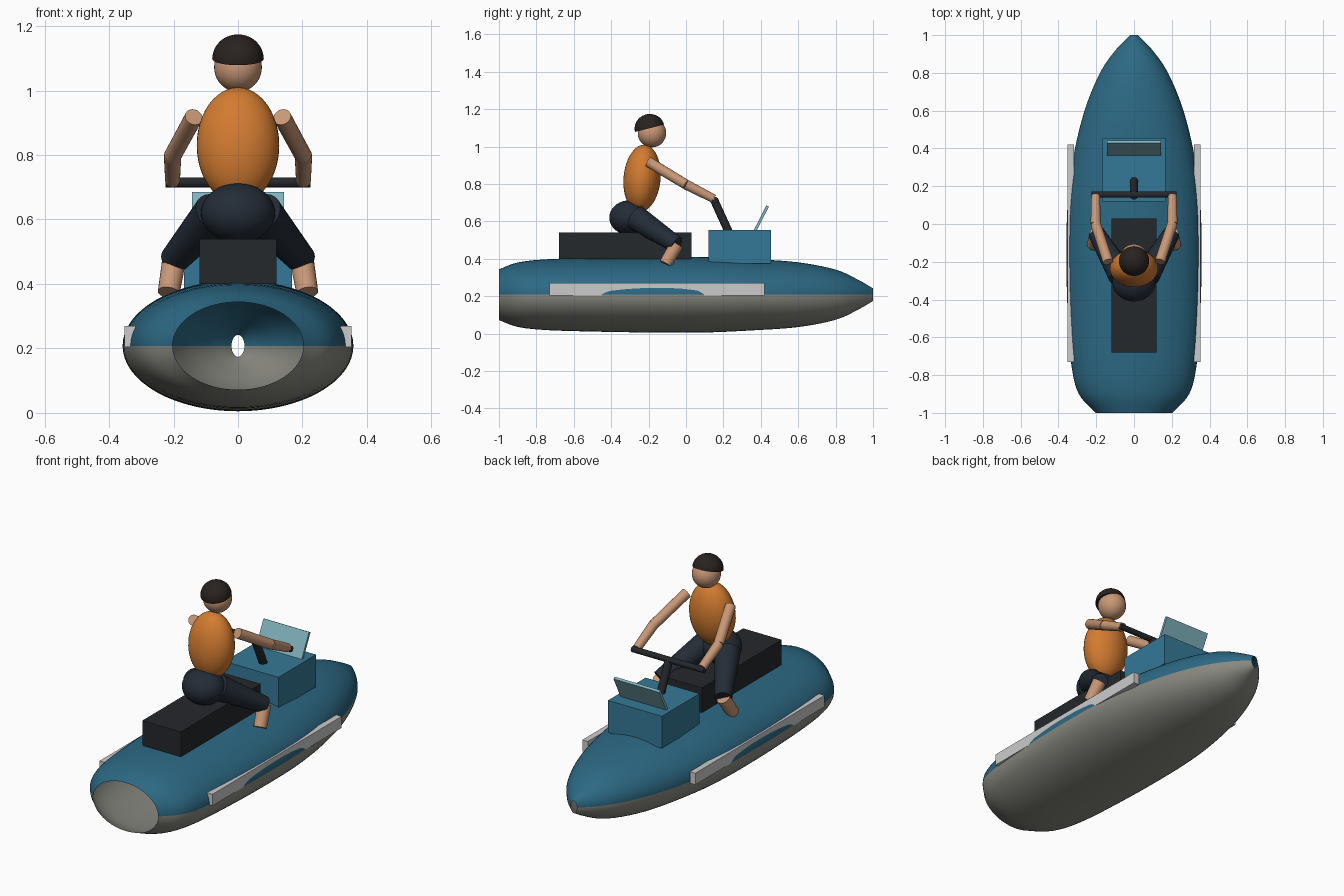
import bpy, bmesh
from math import radians, pi, sin, cos
from mathutils import Vector, Matrix

if "Cube" in bpy.data.objects:
    bpy.data.objects.remove(bpy.data.objects["Cube"])


def material(name, r, g, b):
    m = bpy.data.materials.new(name)
    m.diffuse_color = (r, g, b, 1)
    m.use_nodes = True
    m.node_tree.nodes["Principled BSDF"].inputs["Base Color"].default_value = m.diffuse_color
    return m


BLUE = material("hull_blue", 0.025, 0.14, 0.23)
GREY = material("hull_grey", 0.25, 0.25, 0.22)
TEAL = material("console_blue", 0.035, 0.19, 0.31)
BLACK = material("seat_black", 0.018, 0.021, 0.025)
WHITE = material("rail_white", 0.68, 0.68, 0.66)
GLASS = material("screen_glass", 0.22, 0.45, 0.52)
ORANGE = material("vest_orange", 0.65, 0.2, 0.03)
NAVY = material("trouser_navy", 0.017, 0.025, 0.038)
SKIN = material("skin", 0.58, 0.31, 0.18)
HAIR = material("hair_brown", 0.022, 0.016, 0.014)


def finish(name, bm, *mats):
    me = bpy.data.meshes.new(name)
    bm.to_mesh(me)
    bm.free()
    for m in mats:
        me.materials.append(m)
    me.shade_smooth()
    me.set_sharp_from_angle(angle=radians(35))
    ob = bpy.data.objects.new(name, me)
    bpy.context.collection.objects.link(ob)
    return ob


def box(name, lo, hi, mat, tilt=0):
    lo, hi = Vector(lo), Vector(hi)
    bm = bmesh.new()
    bmesh.ops.create_cube(bm, size=1, matrix=Matrix.Diagonal((*(hi - lo), 1)))
    ob = finish(name, bm, mat)
    ob.location = (lo + hi) / 2
    ob.rotation_euler.x = radians(tilt)
    return ob


def tube(name, a, b, r1, r2, mat, sides=24):
    a, b = Vector(a), Vector(b)
    d = b - a
    mtx = Matrix.Translation((a + b) / 2) @ d.to_track_quat('Z', 'Y').to_matrix().to_4x4()
    bm = bmesh.new()
    bmesh.ops.create_cone(bm, cap_ends=True, segments=sides, radius1=r1,
                          radius2=r2, depth=d.length, matrix=mtx)
    return finish(name, bm, mat)


def ball(name, centre, radii, mat, tilt=0, dome=False):
    bm = bmesh.new()
    bmesh.ops.create_uvsphere(bm, u_segments=40, v_segments=24, radius=1)
    if dome:
        bmesh.ops.bisect_plane(bm, geom=bm.verts[:] + bm.edges[:] + bm.faces[:], dist=1e-5,
                               plane_co=(0, 0, 0), plane_no=(0, 0, 1), clear_inner=True)
        bmesh.ops.holes_fill(bm, edges=[e for e in bm.edges if e.is_boundary])
    bmesh.ops.scale(bm, vec=radii, verts=bm.verts)
    ob = finish(name, bm, mat)
    ob.location = centre
    ob.rotation_euler.x = radians(tilt)
    return ob


# Hull: open-ended loft through elliptical stations (y, half width, half height)
stations = [Vector(s) for s in (
    (-1.0, .203, .136), (-.9, .292, .172), (-.75, .331, .189), (-.5, .350, .197),
    (-.2, .358, .202), (.1, .352, .202), (.35, .322, .191), (.6, .262, .173),
    (.8, .180, .134), (.92, .098, .080), (1.0, .020, .034))]


def loft_points(pts, steps):
    ext = [2 * pts[0] - pts[1]] + pts + [2 * pts[-1] - pts[-2]]
    for i in range(1, len(pts)):
        p0, p1, p2, p3 = ext[i - 1:i + 3]
        for k in range(steps):
            t = k / steps
            yield 0.5 * (2 * p1 + (p2 - p0) * t + (2 * p0 - 5 * p1 + 4 * p2 - p3) * t ** 2
                         + (3 * p1 - p0 - 3 * p2 + p3) * t ** 3)
    yield pts[-1]


SIDES, MID = 64, 0.208
bm = bmesh.new()
rings = [[bm.verts.new((w * cos(2 * pi * i / SIDES), y, MID + h * sin(2 * pi * i / SIDES)))
          for i in range(SIDES)] for y, w, h in loft_points(stations, 5)]
for a, b in zip(rings, rings[1:]):
    for i in range(SIDES):
        j = (i + 1) % SIDES
        f = bm.faces.new((a[i], b[i], b[j], a[j]))
        f.material_index = 1 if f.calc_center_median().z < MID else 0
bm.normal_update()
if sum(f.normal.dot(f.calc_center_median() - Vector((0, f.calc_center_median().y, MID)))
       for f in bm.faces) < 0:
    bmesh.ops.reverse_faces(bm, faces=bm.faces)
finish("hull", bm, BLUE, GREY)

# Seat, console, windscreen and steering
box("seat", (-.12, -.68, .40), (.12, .03, .54), BLACK)
box("console", (-.168, .12, .375), (.168, .455, .555), TEAL)
box("windscreen", (-.142, .396, .545), (.142, .411, .69), GLASS, tilt=-27)
tube("steering_column", (0, .15, .715), (0, .23, .54), .022, .022, BLACK)
tube("handlebar", (-.225, .155, .715), (.225, .155, .715), .016, .016, BLACK)

# Rider body
ball("hips", (0, -.305, .62), (.115, .105, .092), NAVY)
ball("torso", (0, -.235, .83), (.128, .099, .18), ORANGE, tilt=-5)
ball("head", (0, -.182, 1.072), (.074, .076, .076), SKIN)
ball("hair", (0, -.195, 1.098), (.08, .08, .076), HAIR, tilt=14, dome=True)

# Mirrored parts: side rails, arms and legs
for side, s in (("left", -1), ("right", 1)):
    box(side + "_side_rail", (s * .335 - .017, -.73, .205), (s * .335 + .017, .42, .27), WHITE)
    shoulder, elbow, hand = (s * .137, -.2, .918), (s * .203, 0, .797), (s * .203, .15, .72)
    hip, knee, foot = (s * .07, -.27, .62), (s * .198, -.05, .475), (s * .215, -.11, .373)
    tube(side + "_upper_arm", shoulder, elbow, .028, .027, SKIN)
    tube(side + "_forearm", elbow, hand, .027, .023, SKIN)
    tube(side + "_thigh", hip, knee, .068, .045, NAVY)
    tube(side + "_shin", knee, foot, .037, .034, SKIN)
